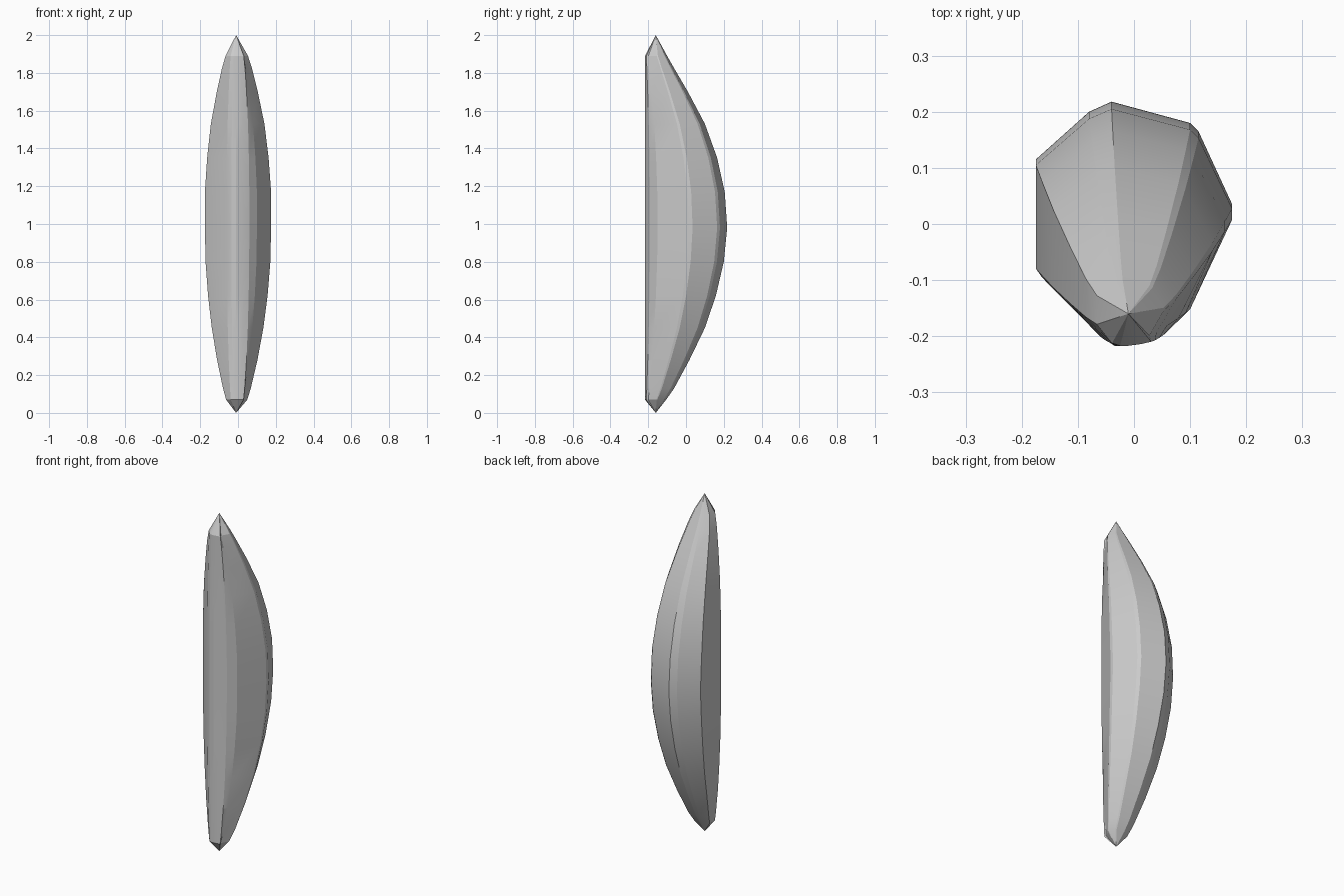
import bpy, bmesh

if "Cube" in bpy.data.objects:
    bpy.data.objects.remove(bpy.data.objects["Cube"])

# mid-height cross-section, anticlockwise from the front
section = [(-0.06, -0.20), (-0.035, -0.217), (-0.01, -0.217), (0.03, -0.205),
           (0.06, -0.19), (0.10, -0.15), (0.175, 0.015), (0.175, 0.035),
           (0.115, 0.165), (0.10, 0.18), (-0.04, 0.218), (-0.08, 0.20),
           (-0.175, 0.115), (-0.175, -0.075), (-0.165, -0.09)]
FRONT, TIP_X, TIP_Y = -0.217, -0.01, -0.16

# rings: height, width scale, rear depth
rings = [(0.07, 0.32, -0.105), (0.13, 0.42, -0.063), (0.28, 0.61, 0.018),
         (0.45, 0.78, 0.10), (0.62, 0.90, 0.158), (0.80, 0.98, 0.20),
         (0.98, 1.0, 0.218), (1.17, 1.0, 0.205), (1.35, 0.93, 0.165),
         (1.53, 0.81, 0.10), (1.70, 0.62, 0.01), (1.82, 0.46, -0.06),
         (1.89, 0.34, -0.10)]

bm = bmesh.new()


def ring_verts(z, width, rear):
    depth = (rear - FRONT) / (0.218 - FRONT)
    verts = []
    for x, y in section:
        # the front strip narrows more slowly than the sides
        s = width ** 0.5 if y < -0.18 else width
        verts.append(bm.verts.new((TIP_X + (x - TIP_X) * s,
                                   FRONT + (y - FRONT) * depth, z)))
    return verts


loops = [ring_verts(*r) for r in rings]
n = len(section)

# side skin
for a, b in zip(loops, loops[1:]):
    for i in range(n):
        j = (i + 1) % n
        bm.faces.new((a[i], a[j], b[j], b[i]))

# pointed ends
for loop, z in ((loops[0], 0.0), (loops[-1], 2.0)):
    tip = bm.verts.new((TIP_X, TIP_Y, z))
    for i in range(n):
        bm.faces.new((loop[i], loop[(i + 1) % n], tip))

bmesh.ops.recalc_face_normals(bm, faces=bm.faces)
mesh = bpy.data.meshes.new("segment_body")
bm.to_mesh(mesh)
bm.free()
body = bpy.data.objects.new("segment_body", mesh)
bpy.context.collection.objects.link(body)

# soft shading along the length, sharp long edges
bpy.context.view_layer.objects.active = body
body.select_set(True)
bpy.ops.object.shade_smooth_by_angle(angle=0.25)
